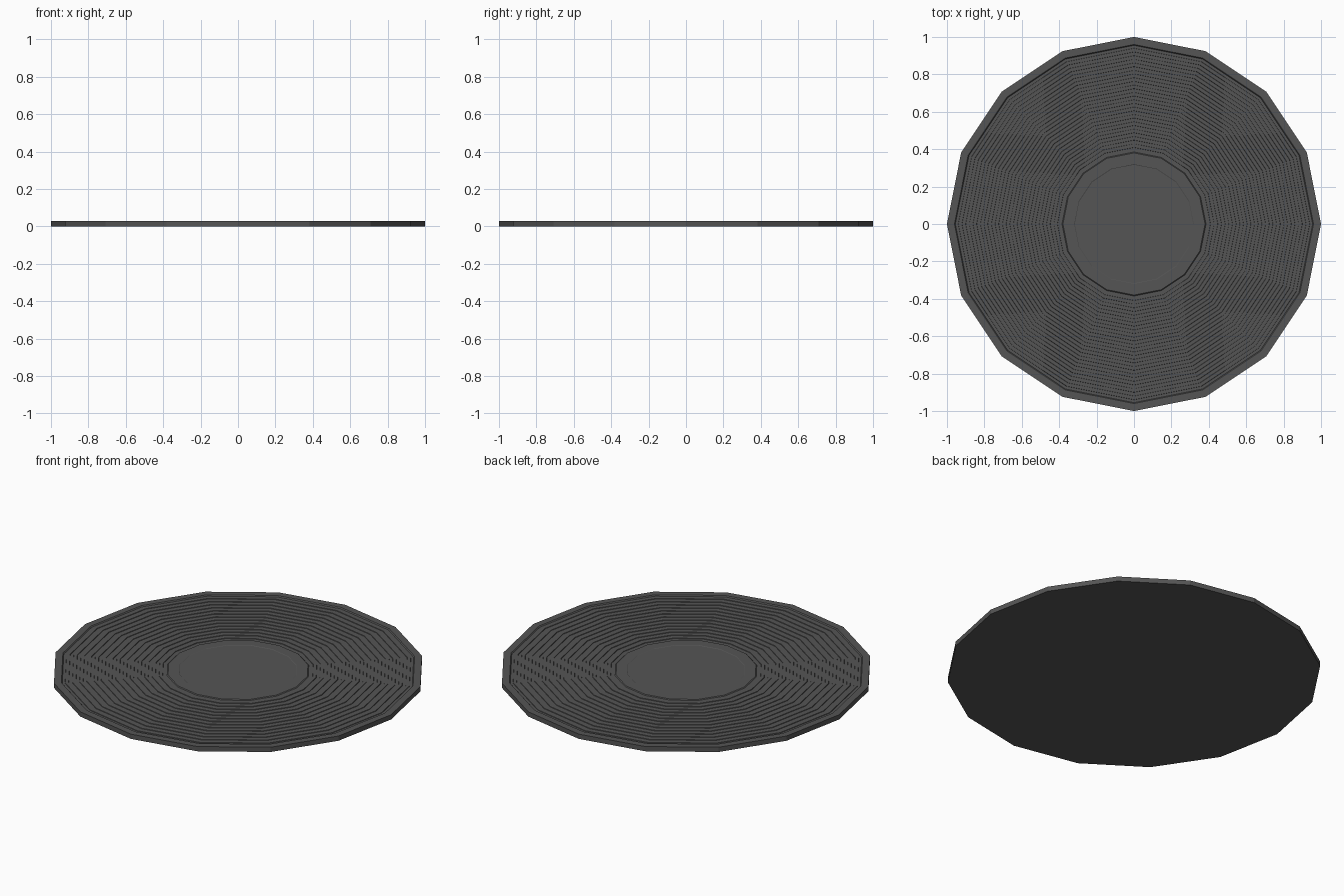
import bpy, bmesh, math

if "Cube" in bpy.data.objects:
    bpy.data.objects.remove(bpy.data.objects["Cube"])

SIDES = 16
TOP = 0.028

mat = bpy.data.materials.new("black_vinyl")
mat.diffuse_color = (0.09, 0.09, 0.09, 1)
mat.use_nodes = True
mat.node_tree.nodes["Principled BSDF"].inputs["Base Color"].default_value = mat.diffuse_color


def lathe(name, profile):
    """Revolve (radius, z) points into a flat-shaded faceted solid, capped at both ends."""
    bm = bmesh.new()
    rings = [[bm.verts.new((r * math.cos(math.tau * i / SIDES),
                            r * math.sin(math.tau * i / SIDES), z))
              for i in range(SIDES)] for r, z in profile]
    for a, b in zip(rings, rings[1:]):
        for i in range(SIDES):
            j = (i + 1) % SIDES
            bm.faces.new((a[i], a[j], b[j], b[i]))
    bm.faces.new(rings[0][::-1])
    bm.faces.new(rings[-1])
    bmesh.ops.recalc_face_normals(bm, faces=bm.faces)
    me = bpy.data.meshes.new(name)
    bm.to_mesh(me)
    bm.free()
    me.materials.append(mat)
    ob = bpy.data.objects.new(name, me)
    bpy.context.collection.objects.link(ob)
    return ob


# underside, outer wall and raised rim
profile = [(1.0, 0.0), (1.0, TOP), (0.96, TOP), (0.955, TOP - 0.006)]

# concentric stepped grooves
GROOVES, OUTER, INNER = 14, 0.94, 0.39
pitch = (OUTER - INNER) / GROOVES
for k in range(GROOVES):
    r = OUTER - k * pitch
    profile += [(r, TOP - 0.006), (r - 0.001, TOP - 0.003),
                (r - pitch * 0.5, TOP - 0.003), (r - pitch * 0.5 - 0.001, TOP - 0.006)]

# run-out ring and flat centre label
profile += [(0.385, TOP - 0.006), (0.38, TOP - 0.002),
            (0.32, TOP - 0.002), (0.317, TOP - 0.004)]
lathe("grooved_disc", profile)
